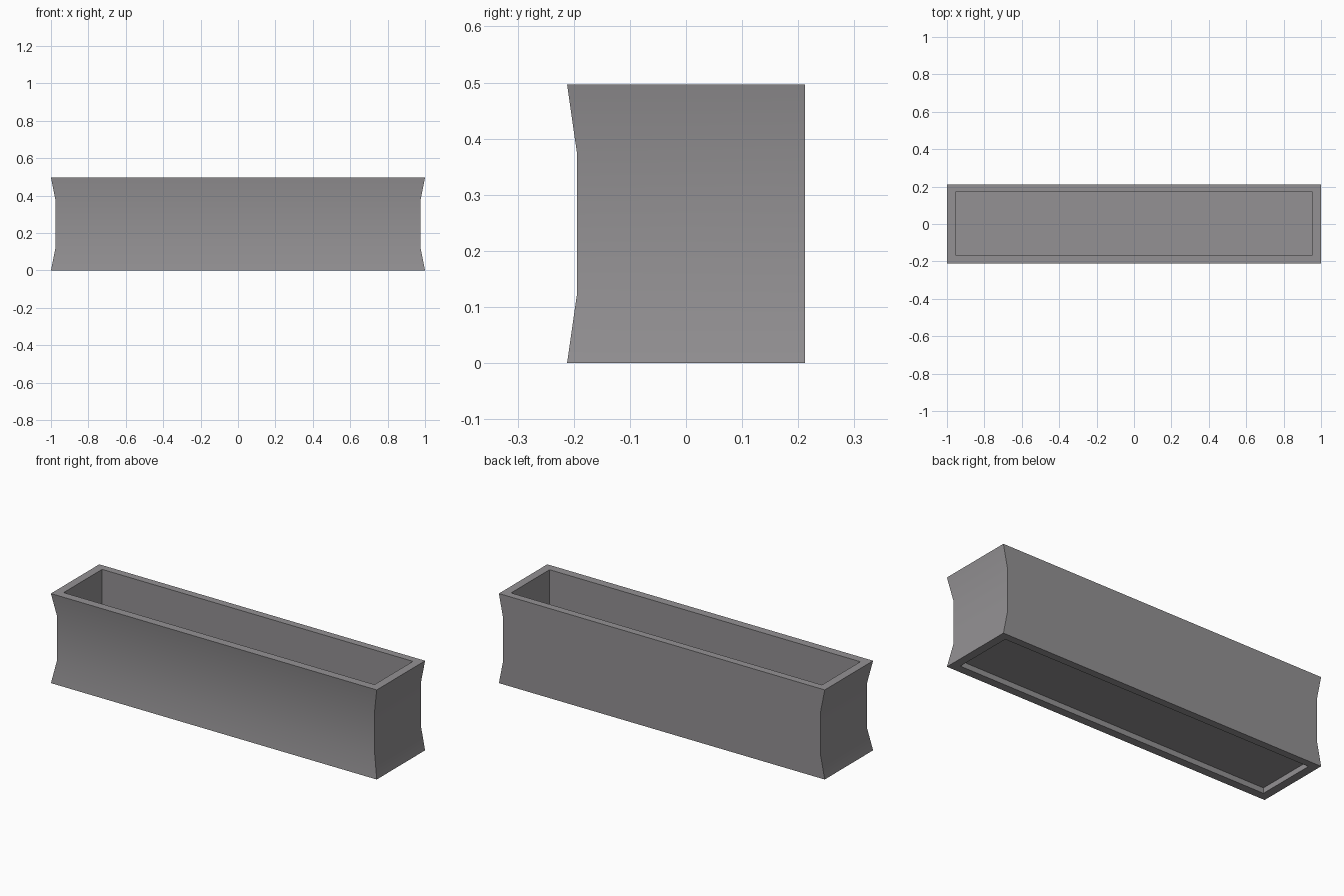
import bpy
import bmesh

cube = bpy.data.objects.get("Cube")
if cube:
    bpy.data.objects.remove(cube, do_unlink=True)

HALF_X, HALF_Y, HEIGHT = 1.0, 0.212, 0.497
WAIST_X, WAIST_Y = 0.025, 0.018       # how far the sides and front pinch in
RIM_X, RIM_FRONT, RIM_BACK = 0.046, 0.046, 0.041
WAIST_LOW, WAIST_HIGH = 0.125, 0.372
RECESS, FLOOR = 0.03, 0.06

# Grey concrete
grey = bpy.data.materials.new("concrete_grey")
grey.use_nodes = True
color = (0.295, 0.285, 0.295, 1)
grey.diffuse_color = color
grey.node_tree.nodes["Principled BSDF"].inputs["Base Color"].default_value = color

bm = bmesh.new()


def ring(z, side=0, front=0, back=0):
    """Rectangular loop of vertices, inset from the outer bounds."""
    x, y0, y1 = HALF_X - side, front - HALF_Y, HALF_Y - back
    return [bm.verts.new(p) for p in ((-x, y0, z), (x, y0, z), (x, y1, z), (-x, y1, z))]


rim = (RIM_X, RIM_FRONT, RIM_BACK)
waist = (WAIST_X, WAIST_Y, 0)

# Section from the underside recess, up the pinched walls and down inside
rings = [
    ring(RECESS, *rim),
    ring(0, *rim),
    ring(0),
    ring(WAIST_LOW, *waist),
    ring(WAIST_HIGH, *waist),
    ring(HEIGHT),
    ring(HEIGHT, *rim),
    ring(FLOOR, *rim),
]
for a, b in zip(rings, rings[1:]):
    for i in range(4):
        j = (i + 1) % 4
        bm.faces.new((a[i], a[j], b[j], b[i]))

# Underside and inner floor
bm.faces.new(rings[0][::-1])
bm.faces.new(rings[-1])
bmesh.ops.recalc_face_normals(bm, faces=bm.faces)

mesh = bpy.data.meshes.new("planter_box")
bm.to_mesh(mesh)
bm.free()
mesh.materials.append(grey)
planter = bpy.data.objects.new("planter_box", mesh)
bpy.context.collection.objects.link(planter)

# Smooth the curved walls, keep the corners sharp
bpy.ops.object.select_all(action="DESELECT")
planter.select_set(True)
bpy.context.view_layer.objects.active = planter
bpy.ops.object.shade_smooth_by_angle()
